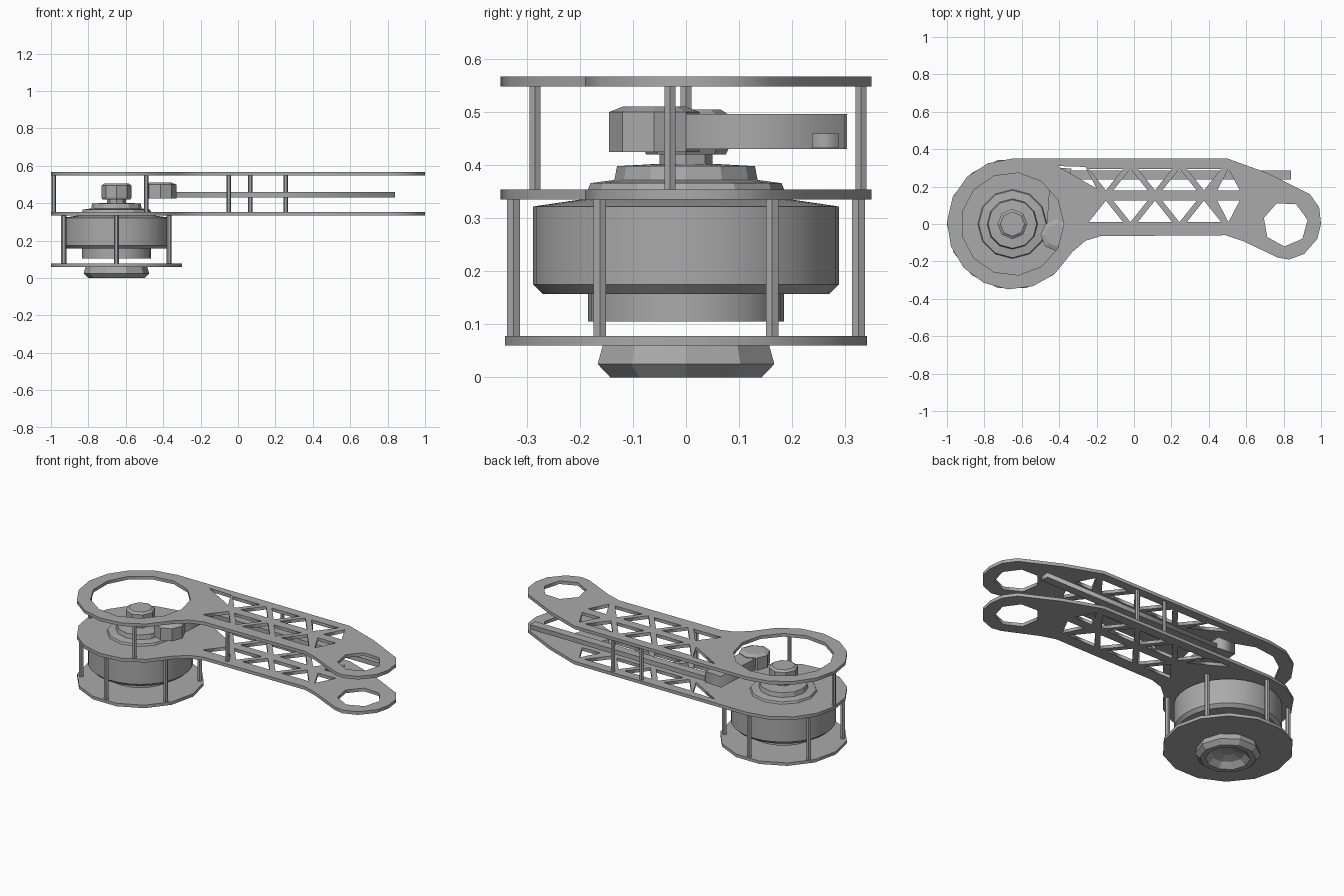
import bpy
from math import cos, sin, radians, pi, atan2, hypot

if "Cube" in bpy.data.objects:
    bpy.data.objects.remove(bpy.data.objects["Cube"], do_unlink=True)

grey = bpy.data.materials.new("metal grey")
grey.use_nodes = True
grey.diffuse_color = (0.4, 0.4, 0.4, 1)
grey.node_tree.nodes["Principled BSDF"].inputs["Base Color"].default_value = (0.4, 0.4, 0.4, 1)

AXIS = -0.65          # x of the motor axis
LOW, HIGH = 0.335, 0.548   # undersides of the two leg plates
THICK = 0.019


def arc(x, y, r, start, end, steps):
    angles = [radians(start + (end - start) * i / steps) for i in range(steps + 1)]
    return [(x + r * cos(a), y + r * sin(a)) for a in angles]


def ring(x, y, r, sides, turn=0):
    return arc(x, y, r, turn, turn + 360, sides)[:-1]


def plate(name, loops, z, thick):
    """Flat plate: first loop is the outline, the others are holes."""
    curve = bpy.data.curves.new(name, "CURVE")
    curve.dimensions = "2D"
    curve.fill_mode = "BOTH"
    curve.extrude = thick / 2
    for loop in loops:
        spline = curve.splines.new("POLY")
        spline.points.add(len(loop) - 1)
        for point, (x, y) in zip(spline.points, loop):
            point.co = (x, y, 0, 1)
        spline.use_cyclic_u = True
    obj = bpy.data.objects.new(name, curve)
    obj.location.z = z + thick / 2
    bpy.context.collection.objects.link(obj)
    bpy.ops.object.select_all(action="DESELECT")
    obj.select_set(True)
    bpy.context.view_layer.objects.active = obj
    bpy.ops.object.convert(target="MESH")
    obj = bpy.context.object
    obj.name = name
    obj.data.materials.clear()
    obj.data.materials.append(grey)
    return obj


def lathe(name, profile, sides, x=AXIS, y=0, smooth=False):
    """Turned part from (radius, z) pairs, capped at both ends."""
    verts = [(x + r * cos(2 * pi * i / sides), y + r * sin(2 * pi * i / sides), z)
             for r, z in profile for i in range(sides)]
    faces = [tuple(range(sides))[::-1]]
    for k in range(len(profile) - 1):
        for i in range(sides):
            a, b = k * sides + i, k * sides + (i + 1) % sides
            faces.append((a, b, b + sides, a + sides))
    faces.append(tuple(range((len(profile) - 1) * sides, len(profile) * sides)))
    mesh = bpy.data.meshes.new(name)
    mesh.from_pydata(verts, [], faces)
    mesh.materials.append(grey)
    obj = bpy.data.objects.new(name, mesh)
    bpy.context.collection.objects.link(obj)
    if smooth:
        bpy.ops.object.select_all(action="DESELECT")
        obj.select_set(True)
        bpy.context.view_layer.objects.active = obj
        bpy.ops.object.shade_smooth_by_angle(angle=radians(30))
    return obj


def post(name, x, y, z0, z1, r=0.014):
    lathe(name, [(r, z0), (r, z1)], 6, x, y)


def bar(name, a, b, width, z, thick):
    """Straight flat bar between two points in plan."""
    dx, dy = b[0] - a[0], b[1] - a[1]
    n = hypot(dx, dy)
    ox, oy = -dy / n * width / 2, dx / n * width / 2
    plate(name, [[(a[0] + ox, a[1] + oy), (b[0] + ox, b[1] + oy),
                  (b[0] - ox, b[1] - oy), (a[0] - ox, a[1] - oy)]], z, thick)


# Leg plate outline: motor circle, narrow waist and rounded foot end
outline = arc(AXIS, 0, 0.35, 90, 310, 10)
outline += [(-0.33, -0.15), (-0.26, -0.09), (-0.18, -0.065), (0.49, -0.06), (0.58, -0.09)]
outline += [(0.77, -0.18), (0.83, -0.19), (0.91, -0.16), (0.98, -0.08), (1.0, 0.0),
            (0.99, 0.09), (0.94, 0.16), (0.72, 0.27), (0.5, 0.35)]

# Truss cut-outs: two rows of alternating triangles mirrored about the middle chord
holes = [ring(0.81, 0, 0.12, 7, 10), [(-0.41, 0.31), (-0.26, 0.305), (-0.20, 0.19)]]
for i in range(6):
    x = -0.15 + 0.131 * i
    wide, tip = (0.01, 0.125) if i % 2 == 0 else (0.125, 0.01)
    half = 0.092 if i < 5 else 0.06
    for flip in (False, True):
        holes.append([(px, 0.305 - py if flip else py)
                      for px, py in ((x - half, wide), (x + half, wide), (x, tip))])

plate("lower_leg_plate", [outline] + holes, LOW, THICK)
plate("upper_leg_plate", [outline] + holes + [ring(AXIS, 0, 0.275, 13)], HIGH, THICK)

# Motor cage: bottom disc and six posts
plate("bottom_disc", [ring(AXIS, 0, 0.35, 14)], 0.06, 0.018)
for i in range(6):
    a = radians(30 + 60 * i)
    post("cage_post", AXIS + 0.325 * cos(a), 0.325 * sin(a), 0.078, LOW)

# Spacers between the leg plates
for x, y in ((-0.49, -0.285), (-0.05, -0.03), (0.065, 0.33), (0.255, 0.33), (-0.985, 0)):
    post("plate_spacer", x, y, LOW + THICK, HIGH, 0.012)

# Motor body, gearbox and recessed base cap
lathe("motor_body", [(0.27, 0.157), (0.288, 0.175), (0.288, 0.322), (0.2, 0.335)], 32, smooth=True)
lathe("gearbox", [(0.185, 0.105), (0.185, 0.16)], 24, smooth=True)
lathe("base_cap", [(0.04, 0.045), (0.09, 0.03), (0.12, 0.0), (0.15, 0.0),
                   (0.175, 0.025), (0.165, 0.06)], 10)

# Output flange, shaft and hub above the lower plate
lathe("output_flange", [(0.185, 0.354), (0.18, 0.366), (0.135, 0.372), (0.13, 0.398), (0.06, 0.402)], 12)
lathe("output_shaft", [(0.05, 0.4), (0.05, 0.425)], 8)
lathe("output_hub", [(0.075, 0.42), (0.08, 0.43), (0.08, 0.495), (0.065, 0.505)], 8)

# Crank with its arm driving the long push rod
lathe("crank_hub", [(0.085, 0.425), (0.085, 0.5), (0.06, 0.51)], 8, -0.415, -0.06)
bar("crank_arm", (-0.415, -0.06), (-0.39, 0.3), 0.11, 0.43, 0.066)
bar("push_rod", (-0.4, 0.262), (0.84, 0.262), 0.05, 0.432, 0.028)
